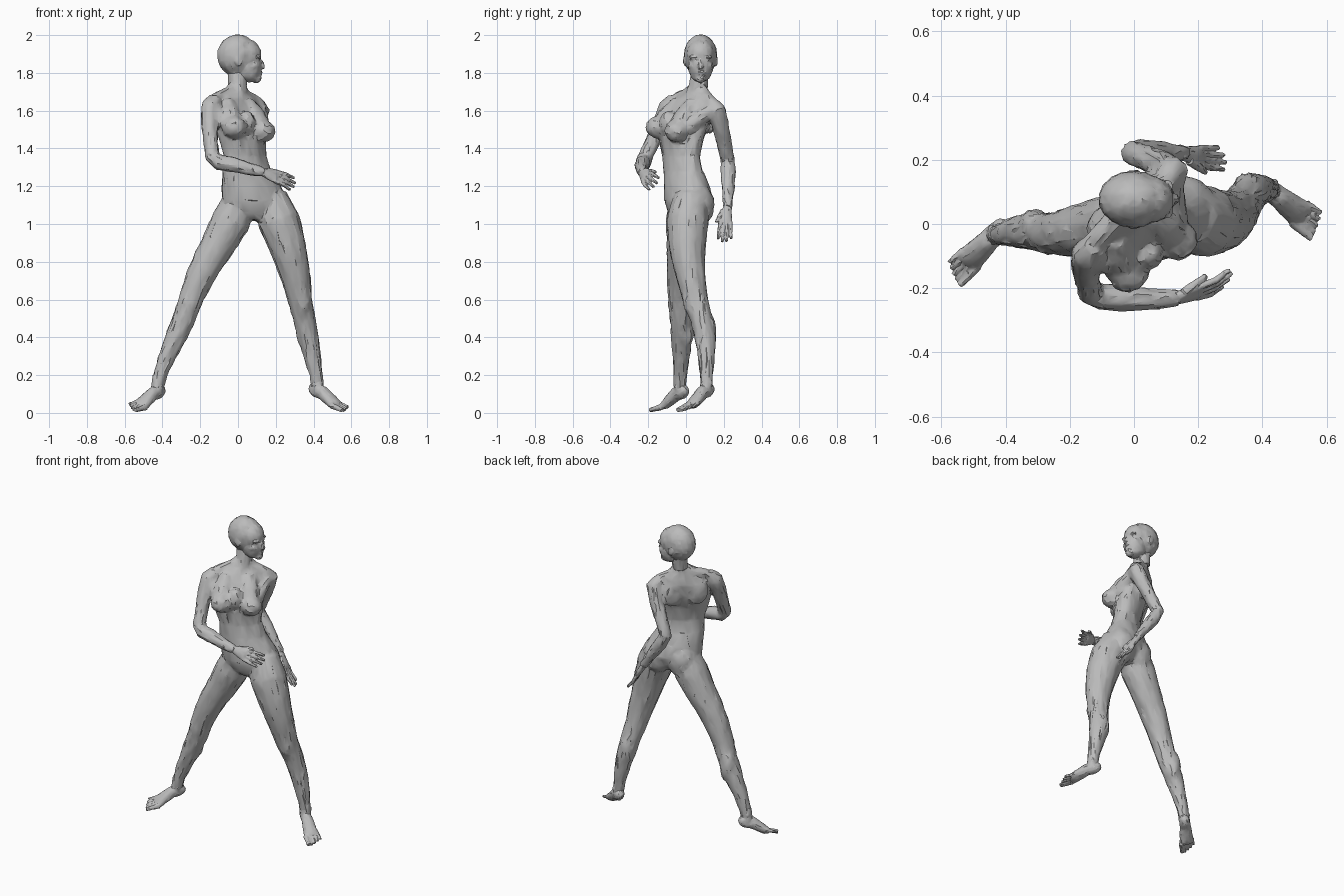
import bpy, bmesh, math, random
from mathutils import Vector, Matrix

V = Vector
random.seed(4)
grey = bpy.data.materials.new("stone grey")
grey.diffuse_color = (0.5, 0.5, 0.5, 1)


def loft(bm, rows, front=(0, -1, 0), n=14):
    """Closed tube through rows (x, y, z, half width, half depth[, yaw])."""
    pts = [V(r[:3]) for r in rows]
    rings = []
    for i, r in enumerate(rows):
        t = (pts[min(i + 1, len(pts) - 1)] - pts[max(i - 1, 0)]).normalized()
        f = V(front)
        if len(r) > 5:
            a = math.radians(r[5])
            f, t = V((math.sin(a), -math.cos(a), 0)), V((0, 0, 1))
        side = t.cross(f).normalized()
        fwd = side.cross(t)
        rings.append([bm.verts.new(pts[i] + side * r[3] * math.cos(k * math.tau / n)
                                   + fwd * r[4] * math.sin(k * math.tau / n)) for k in range(n)])
    for a, b in zip(rings, rings[1:]):
        for k in range(n):
            bm.faces.new((a[k], a[(k + 1) % n], b[(k + 1) % n], b[k]))
    bm.faces.new(rings[0][::-1])
    bm.faces.new(rings[-1])


def tube(bm, rows, front=(0, -1, 0)):
    """Round tube through rows (x, y, z, radius)."""
    loft(bm, [(*r, r[3]) for r in rows], front)


def ball(bm, c, r, yaw=0, tilt=0):
    m = Matrix.Translation(c) @ Matrix.Rotation(math.radians(yaw), 4, 'Z') \
        @ Matrix.Rotation(math.radians(tilt), 4, 'Y') @ Matrix.Diagonal((*r, 1))
    bmesh.ops.create_uvsphere(bm, u_segments=18, v_segments=12, radius=1, matrix=m)


def fuse(name, bm, voxel, smooth, keep, rough):
    """Blend the overlapping forms into one roughly chiselled skin."""
    bmesh.ops.recalc_face_normals(bm, faces=bm.faces)
    me = bpy.data.meshes.new(name)
    bm.to_mesh(me)
    bm.free()
    ob = bpy.data.objects.new(name, me)
    bpy.context.collection.objects.link(ob)
    me.materials.append(grey)
    mod = ob.modifiers.new("fuse", 'REMESH')
    mod.mode, mod.voxel_size = 'VOXEL', voxel
    mod = ob.modifiers.new("blend", 'SMOOTH')
    mod.factor, mod.iterations = 0.5, smooth
    mod = ob.modifiers.new("facet", 'DECIMATE')
    mod.ratio = keep
    bpy.ops.object.select_all(action='DESELECT')
    ob.select_set(True)
    bpy.context.view_layer.objects.active = ob
    bpy.ops.object.convert(target='MESH')
    for v, n in [(v, v.normal.copy()) for v in ob.data.vertices]:
        v.co += n * random.uniform(-rough, rough)
        v.co.z = max(v.co.z, 0)
    bpy.ops.object.shade_smooth_by_angle(angle=math.radians(28))
    if not ob.data.materials:
        ob.data.materials.append(grey)


# Torso, twisting from hips to shoulders, up to the neck
bm = bmesh.new()
loft(bm, [(.10, .01, 1.02, .09, .07, 18), (.095, .012, 1.06, .155, .10, 18),
          (.09, .013, 1.12, .18, .12, 20), (.07, .003, 1.20, .165, .112, 24),
          (.048, -.015, 1.28, .142, .089, 30), (.036, -.025, 1.36, .128, .079, 36),
          (.022, -.025, 1.45, .146, .092, 42), (.004, -.003, 1.54, .157, .102, 44),
          (-.008, .028, 1.62, .156, .087, 44), (-.01, .045, 1.67, .125, .06, 44),
          (-.004, .055, 1.70, .062, .05, 50), (0, .06, 1.73, .046, .046, 60),
          (.0, .072, 1.82, .045, .047, 80)], n=20)
# Chest, sloping down from the collar bones
for rows in ([(-.055, -.035, 1.645, .04), (-.045, -.085, 1.575, .058), (-.025, -.135, 1.51, .06)],
             [(.05, .04, 1.64, .04), (.085, .0, 1.57, .058), (.122, -.04, 1.495, .06)]):
    tube(bm, rows, (.7, -.7, .7))
for c, yaw in (((-.02, -.146, 1.512), 20), ((.13, -.048, 1.492), 65)):
    ball(bm, c, (.066, .068, .06), yaw)
ball(bm, (.045, -.095, 1.53), (.05, .045, .07), 44)
# Sides of the chest running to the shoulders
for a, b in (((-.13, -.09, 1.62), (-.07, -.12, 1.53)), ((.115, .13, 1.60), (.125, .0, 1.51))):
    tube(bm, [(*a, .038), (*b, .045)], (0, 0, 1))
# Neck slopes and collar bones
for s, c in (((-.125, -.055, 1.665), (.02, .0, 1.665)), ((.10, .135, 1.645), (.05, .035, 1.665))):
    tube(bm, [(-.005, .065, 1.735, .03), (*V((-.005, .065, 1.70)).lerp(V(s), .45), .036), (*s, .03)], (0, 0, 1))
    tube(bm, [(*c, .013), (s[0], s[1], s[2] + .01, .015)], (0, 0, 1))
# Buttocks and shoulder blades
for c in ((.0, .042, 1.095), (.15, .072, 1.10)):
    ball(bm, c, (.09, .077, .11), 20)
for c in ((-.095, .02, 1.57), (.02, .115, 1.56)):
    ball(bm, c, (.07, .032, .085), 44)
# Legs with knee caps and calves
tube(bm, [(.01, .0, 1.12, .092), (-.035, -.003, 1.02, .104), (-.10, -.01, .90, .093),
          (-.16, -.02, .80, .083), (-.21, -.026, .70, .075), (-.25, -.03, .60, .065),
          (-.285, -.026, .50, .061), (-.33, -.022, .40, .057), (-.375, -.025, .30, .046),
          (-.412, -.03, .20, .036), (-.426, -.032, .13, .033)])
tube(bm, [(.165, .026, 1.14, .094), (.215, .009, 1.02, .112), (.258, .008, .90, .101),
          (.285, .013, .80, .088), (.31, .03, .70, .077), (.327, .05, .60, .066),
          (.35, .082, .50, .06), (.37, .102, .40, .057), (.393, .108, .30, .046),
          (.415, .108, .20, .036), (.422, .108, .13, .033)])
for knee, calf in (((-.268, -.066, .58), (-.31, .005, .45)), ((.345, .014, .585), (.355, .118, .43))):
    ball(bm, knee, (.038, .03, .055))
    ball(bm, calf, (.045, .042, .10))
# Arms: one bent across the waist, one behind the hip
tube(bm, [(-.12, -.06, 1.665, .036), (-.143, -.09, 1.625, .052), (-.15, -.13, 1.54, .046),
          (-.146, -.175, 1.44, .04), (-.137, -.212, 1.36, .039), (-.105, -.225, 1.327, .042),
          (-.04, -.23, 1.318, .042), (.05, -.235, 1.295, .034), (.14, -.23, 1.272, .026)],
     (.3, -1, .2))
tube(bm, [(.095, .125, 1.645, .036), (.12, .16, 1.605, .051), (.09, .183, 1.52, .045),
          (.03, .208, 1.40, .039), (-.005, .220, 1.33, .039), (.035, .224, 1.26, .041),
          (.105, .222, 1.165, .032), (.16, .22, 1.085, .025)])
fuse("body", bm, .008, 10, .10, .003)

# Head looking along +x
bm = bmesh.new()
Y = .077
ball(bm, (-.003, Y, 1.892), (.108, .089, .111))
ball(bm, (.043, Y, 1.895), (.081, .075, .085))
ball(bm, (.056, Y, 1.835), (.072, .067, .085))
ball(bm, (.046, Y, 1.797), (.07, .057, .04), 0, 20)
ball(bm, (.097, Y, 1.77), (.027, .028, .023))
tube(bm, [(-.01, Y - .006, 1.72, .044), (-.005, Y, 1.85, .048)])
tube(bm, [(.114, Y, 1.872, .008), (.128, Y, 1.848, .011), (.131, Y, 1.832, .015), (.114, Y, 1.824, .01)])
ball(bm, (.116, Y, 1.803), (.014, .024, .006))
ball(bm, (.113, Y, 1.791), (.014, .02, .007))
for s in (-1, 1):
    ball(bm, (.106, Y + s * .034, 1.883), (.016, .028, .008))    # brow
    ball(bm, (.101, Y + s * .033, 1.866), (.014, .016, .008))    # eye
    ball(bm, (.084, Y + s * .044, 1.838), (.026, .02, .018))     # cheekbone
    ball(bm, (.0, Y + s * .084, 1.862), (.019, .008, .028), 0, -12)  # ear
fuse("head", bm, .005, 4, .09, .0018)


def hand(name, wrist, knuckle, tip, spread, thumb_tip, wide):
    w, k, t = V(wrist), V(knuckle), V(tip)
    f = (t - w).normalized()
    s = V(spread)
    s = (s - f * s.dot(f)).normalized()
    nrm = f.cross(s)
    bm = bmesh.new()
    loft(bm, [(*(w - f * .02), .023, .02), (*w, .024, .018), (*w.lerp(k, .5), .034 * wide, .018),
              (*k, .04 * wide, .015), (*(k + f * .01), .035 * wide, .011)], nrm)
    for i, size in enumerate((.9, 1, .95, .78)):     # fingers, thumb side first
        o = s * (.03 - .02 * i) * wide
        a, b = k + o, k + (t - k) * size + o * 1.35
        mid = a.lerp(b, .5) + nrm * .008
        tube(bm, [(*a, .0115), (*mid, .0105), (*b, .0075)], nrm)
    a, b = w.lerp(k, .3) + s * .02, V(thumb_tip)
    tube(bm, [(*a, .015), (*a.lerp(b, .6), .012), (*b, .008)], nrm)
    fuse(name, bm, .0035, 2, .11, .001)


hand("right_hand", (.135, -.23, 1.273), (.20, -.212, 1.25), (.303, -.16, 1.205),
     (.15, .5, .7), (.225, -.16, 1.275), 1)
hand("left_hand", (.155, .22, 1.09), (.205, .21, 1.015), (.285, .203, .905),
     (.15, -1, .1), (.225, .16, 1.01), .85)


def foot(name, ankle, heel, ball_pt, tip, big, roll):
    a, h, b, t = V(ankle), V(heel), V(ball_pt), V(tip)
    f = (b - h).normalized()
    s = V((f.y * big, -f.x * big, -roll)).normalized()   # towards the big toe, rolled down
    up = s.cross(f) if s.cross(f).z > 0 else f.cross(s)
    bm = bmesh.new()
    loft(bm, [(*(h - f * .026), .014, .016), (*(h - f * .012), .027, .03), (*(h + f * .015), .032, .038),
              (*(h.lerp(b, .4) + V((0, 0, .012))), .034, .037),
              (*(h.lerp(b, .7) + V((0, 0, .006))), .04, .031),
              (*b, .045, .025), (*(b + f * .018), .042, .017)], up)
    tube(bm, [(*(a + V((0, 0, .05))), .027), (*a, .032), (*h.lerp(b, .2), .034)], f)
    for k in (-1, 1):
        ball(bm, a + s * k * .024, (.014, .014, .018))   # ankle bones
    for i, (size, r) in enumerate(((1, .0135), (.97, .0095), (.9, .009), (.8, .009), (.68, .0085))):
        o = s * (.035 - .0185 * i)
        e = b + (t - b) * size + o * 1.1
        e.z = max(e.z, r + .001)
        tube(bm, [(*(b + o), r * 1.2), (*(b + o).lerp(e, .55), r), (*e, r * .85)], up)
    fuse(name, bm, .004, 2, .11, .0013)


foot("right_foot", (-.426, -.032, .15), (-.412, -.012, .118), (-.51, -.108, .045), (-.568, -.165, .022), -1, .4)
foot("left_foot", (.422, .108, .155), (.402, .122, .128), (.515, .034, .045), (.576, -.014, .014), 1, .15)
